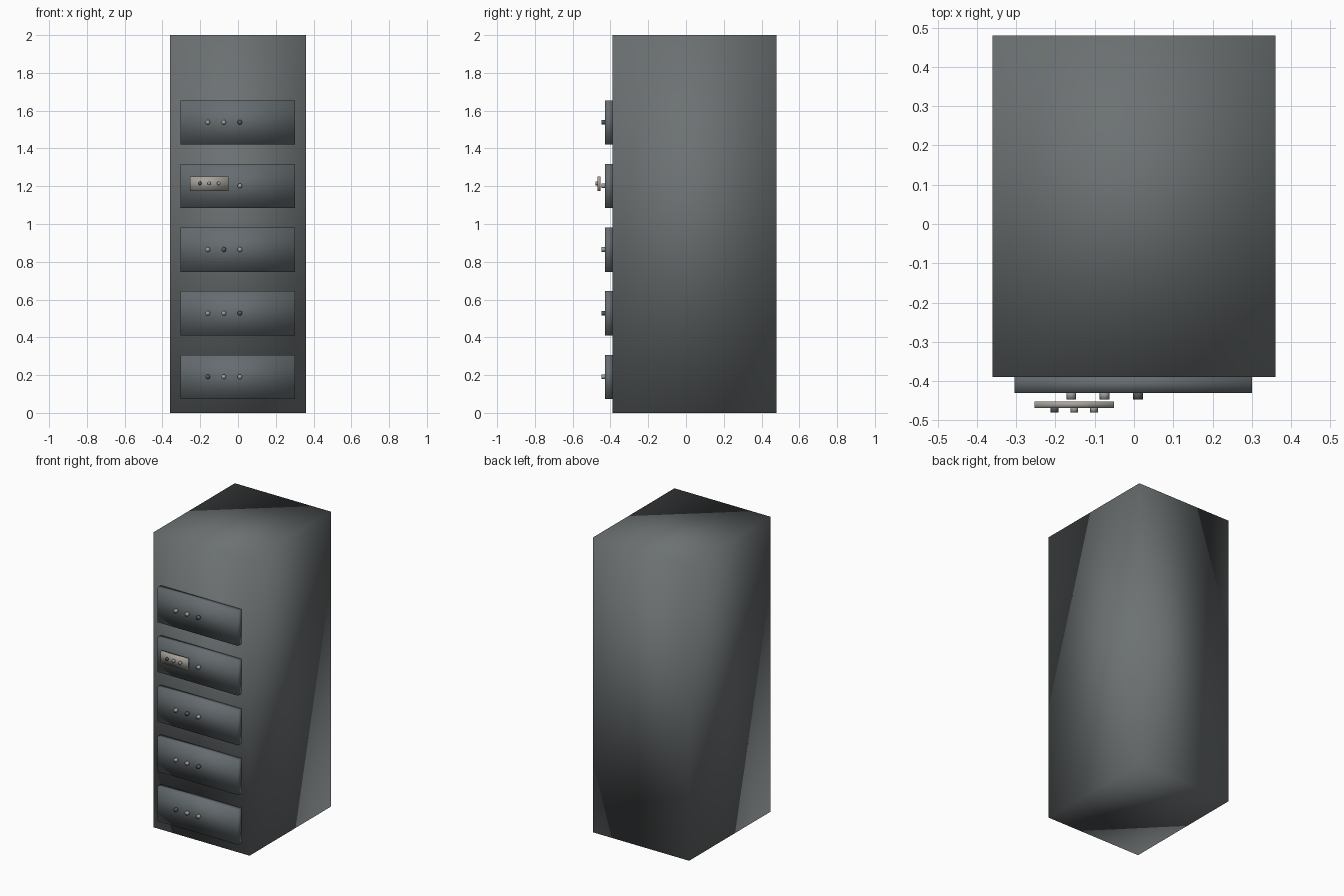
import bpy
import math

cube = bpy.data.objects.get("Cube")
if cube:
    bpy.data.objects.remove(cube, do_unlink=True)


def material(name, r, g, b):
    mat = bpy.data.materials.new(name)
    mat.use_nodes = True
    mat.diffuse_color = (r, g, b, 1)
    mat.node_tree.nodes["Principled BSDF"].inputs["Base Color"].default_value = (r, g, b, 1)
    return mat


BODY = material("cabinet grey", 0.15, 0.165, 0.17)
DRAWER = material("drawer blue grey", 0.13, 0.15, 0.16)
PLATE = material("warm light metal", 0.38, 0.36, 0.32)
LIGHT = material("knob light grey", 0.34, 0.34, 0.33)
DARK = material("knob dark grey", 0.09, 0.10, 0.11)


def finish(name, mat):
    obj = bpy.context.object
    obj.name = name
    obj.data.materials.append(mat)
    return obj


def box(name, low, high, mat):
    """Softly shaded box between two opposite corners."""
    bpy.ops.mesh.primitive_cube_add(size=1, location=[(a + b) / 2 for a, b in zip(low, high)])
    bpy.context.object.scale = [b - a for a, b in zip(low, high)]
    bpy.ops.object.transform_apply(location=False, rotation=False, scale=True)
    bpy.ops.object.shade_smooth()
    return finish(name, mat)


def knob(name, x, z, back, front, radius, mat):
    """Short cylinder pointing out of the front."""
    bpy.ops.mesh.primitive_cylinder_add(
        vertices=24, radius=radius, depth=back - front,
        location=(x, (back + front) / 2, z), rotation=(math.pi / 2, 0, 0))
    bpy.ops.object.shade_smooth()
    return finish(name, mat)


# Cabinet body
box("cabinet_body", (-0.36, -0.39, 0), (0.36, 0.48, 2), BODY)

# Drawers with three knobs each; the number marks which knob is dark
dark_knobs = (0, 2, 1, None, 2)
for row, dark in enumerate(dark_knobs):
    z = 0.19 + row * 0.337
    box(f"drawer_{row + 1}", (-0.304, -0.43, z - 0.117), (0.301, -0.385, z + 0.117), DRAWER)
    for i in range(3):
        knob(f"drawer_{row + 1}_knob_{i + 1}", -0.16 + i * 0.085, z + 0.001,
             -0.425, -0.447, 0.0125, DARK if i == dark else LIGHT)

# Small label plate in front of the fourth drawer, with its own studs
box("label_plate", (-0.253, -0.468, 1.175), (-0.051, -0.452, 1.252), PLATE)
for i, mat in enumerate((DARK, LIGHT, LIGHT)):
    knob(f"plate_stud_{i + 1}", -0.202 + i * 0.05, 1.215, -0.464, -0.48, 0.01, mat)
